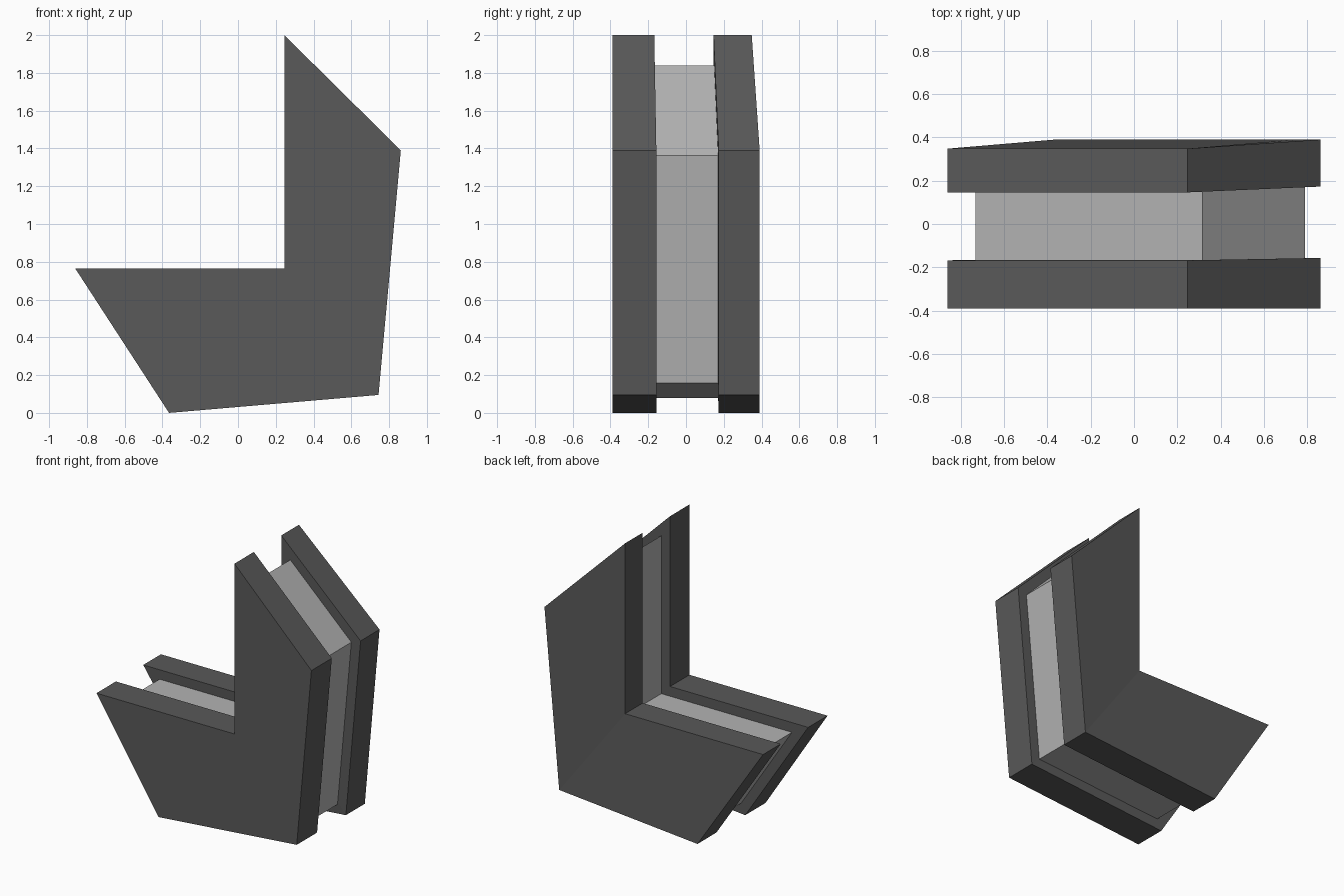
import bpy, bmesh

if "Cube" in bpy.data.objects:
    bpy.data.objects.remove(bpy.data.objects["Cube"])

# Angled profile (x, z): tip, elbow, heel, toe, end, inner corner
OUTER = [(0.245, 2.0), (0.862, 1.39), (0.744, 0.095),
         (-0.365, 0.0), (-0.862, 0.765), (0.245, 0.765)]
INNER = [(0.315, 1.84), (0.79, 1.362), (0.679, 0.157),
         (-0.332, 0.078), (-0.733, 0.695), (0.315, 0.695)]


def material(name, value):
    mat = bpy.data.materials.new(name)
    mat.diffuse_color = (value, value, value, 1)
    mat.use_nodes = True
    mat.node_tree.nodes["Principled BSDF"].inputs["Base Color"].default_value = mat.diffuse_color
    return mat


def slab(name, profile, front, back, mat):
    """Slab with a y pair per side: (outer-rim y, notch-rim y)."""
    bm = bmesh.new()
    layers = []
    for rim, notch in (front, back):
        ys = [notch, rim, rim, rim, notch, notch]
        layers.append([bm.verts.new((x, y, z)) for (x, z), y in zip(profile, ys)])
    # Each face is creased from the heel to the inner corner
    for v in layers:
        bm.faces.new((v[0], v[1], v[2], v[5]))
        bm.faces.new((v[5], v[2], v[3], v[4]))
    f, b = layers
    for i in range(6):
        j = (i + 1) % 6
        bm.faces.new((f[i], f[j], b[j], b[i]))
    bmesh.ops.recalc_face_normals(bm, faces=bm.faces[:])
    mesh = bpy.data.meshes.new(name)
    bm.to_mesh(mesh)
    bm.free()
    mesh.materials.append(mat)
    obj = bpy.data.objects.new(name, mesh)
    bpy.context.collection.objects.link(obj)
    return obj


dark = material("dark_grey", 0.1)
light = material("light_grey", 0.45)

# Front and back plates
slab("front_plate", OUTER, (-0.39, -0.39), (-0.157, -0.168), dark)
slab("back_plate", OUTER, (0.173, 0.146), (0.39, 0.348), dark)
# Recessed core between the plates
slab("core", INNER, (-0.16, -0.17), (0.176, 0.15), light)
